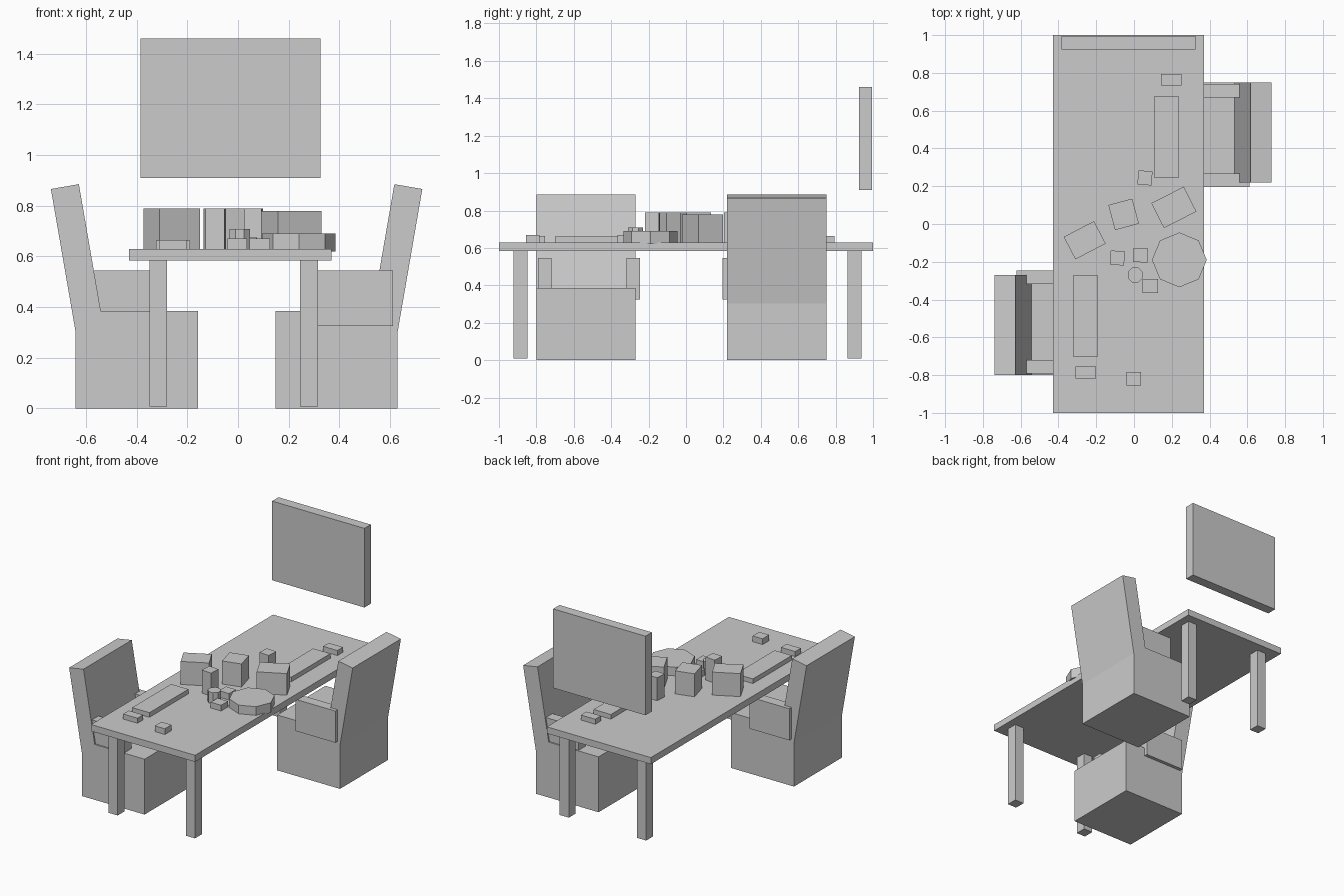
import bpy
from math import radians, pi
from mathutils import Matrix, Vector

if "Cube" in bpy.data.objects:
    bpy.data.objects.remove(bpy.data.objects["Cube"])


def box(name, center, size, turn=0, tilt=0, frame=None):
    """Box with given centre and size, tilted about y and turned about z."""
    m = (Matrix.Translation(Vector(center)) @ Matrix.Rotation(radians(turn), 4, 'Z')
         @ Matrix.Rotation(radians(tilt), 4, 'Y'))
    bpy.ops.mesh.primitive_cube_add(size=1)
    ob = bpy.context.object
    ob.name = name
    ob.data.transform(Matrix.Diagonal((*size, 1)))
    ob.matrix_world = (frame or Matrix.Identity(4)) @ m
    return ob


def on_table(name, x, y, sx, sy, top, turn=0):
    """Box resting on the table top."""
    return box(name, (x, y, (TOP + top) / 2), (sx, sy, top - TOP), turn)


def octagon(name, x, y, r, z0, z1, turn=0):
    bpy.ops.mesh.primitive_cylinder_add(vertices=8, radius=r, depth=z1 - z0,
                                        location=(x, y, (z0 + z1) / 2), rotation=(0, 0, turn))
    bpy.context.object.name = name


TOP = 0.63

# Table
box("table_top", (-0.03, 0, 0.607), (0.80, 2.0, 0.046))
for side, x in (("left", -0.315), ("right", 0.28)):
    for end, y in (("front", -0.885), ("back", 0.90)):
        box(f"{end}_{side}_leg", (x, y, 0.298), (0.07, 0.075, 0.58))

# Wall screen
box("screen", (-0.03, 0.96, 1.185), (0.71, 0.07, 0.55))


# Armchairs, the second turned half way round
def chair(prefix, frame):
    box(prefix + "_seat", (-0.40, 0, 0.1925), (0.483, 0.53, 0.385), frame=frame)
    box(prefix + "_backrest", (-0.633, 0, 0.583), (0.112, 0.53, 0.594), tilt=-9.8, frame=frame)
    box(prefix + "_inner_arm", (-0.47, 0.253, 0.435), (0.305, 0.072, 0.22), frame=frame)
    box(prefix + "_outer_arm", (-0.47, -0.22, 0.435), (0.305, 0.072, 0.22), frame=frame)


chair("left_chair", Matrix.Translation((0, -0.535, 0)))
chair("right_chair", Matrix.Translation((-0.011, 0.485, 0)) @ Matrix.Rotation(pi, 4, 'Z'))

# Keyboards, mice and a small item
on_table("left_keyboard", -0.257, -0.487, 0.133, 0.428, 0.662)
on_table("right_keyboard", 0.172, 0.46, 0.133, 0.43, 0.662)
on_table("left_mouse", -0.256, -0.786, 0.11, 0.062, 0.665)
on_table("right_mouse", 0.197, 0.763, 0.11, 0.062, 0.665)
on_table("small_block", -0.002, -0.82, 0.077, 0.072, 0.67)

# Large boxes and tall containers
on_table("right_box", 0.211, 0.088, 0.193, 0.148, 0.78, 27)
on_table("middle_box", -0.055, 0.051, 0.131, 0.137, 0.79, 15)
on_table("left_box", -0.261, -0.086, 0.181, 0.134, 0.79, 27.5)
on_table("front_container", -0.088, -0.18, 0.075, 0.075, 0.79, -4)
on_table("back_container", 0.058, 0.244, 0.075, 0.075, 0.79, -4)

# Plate, cup and low blocks
octagon("plate", 0.24, -0.19, 0.145, 0.62, 0.69)
octagon("cup", 0.007, -0.27, 0.043, TOP, 0.708, radians(22.5))
on_table("low_block_a", 0.035, -0.165, 0.078, 0.075, 0.675, -2)
on_table("low_block_b", 0.086, -0.328, 0.08, 0.075, 0.67)
